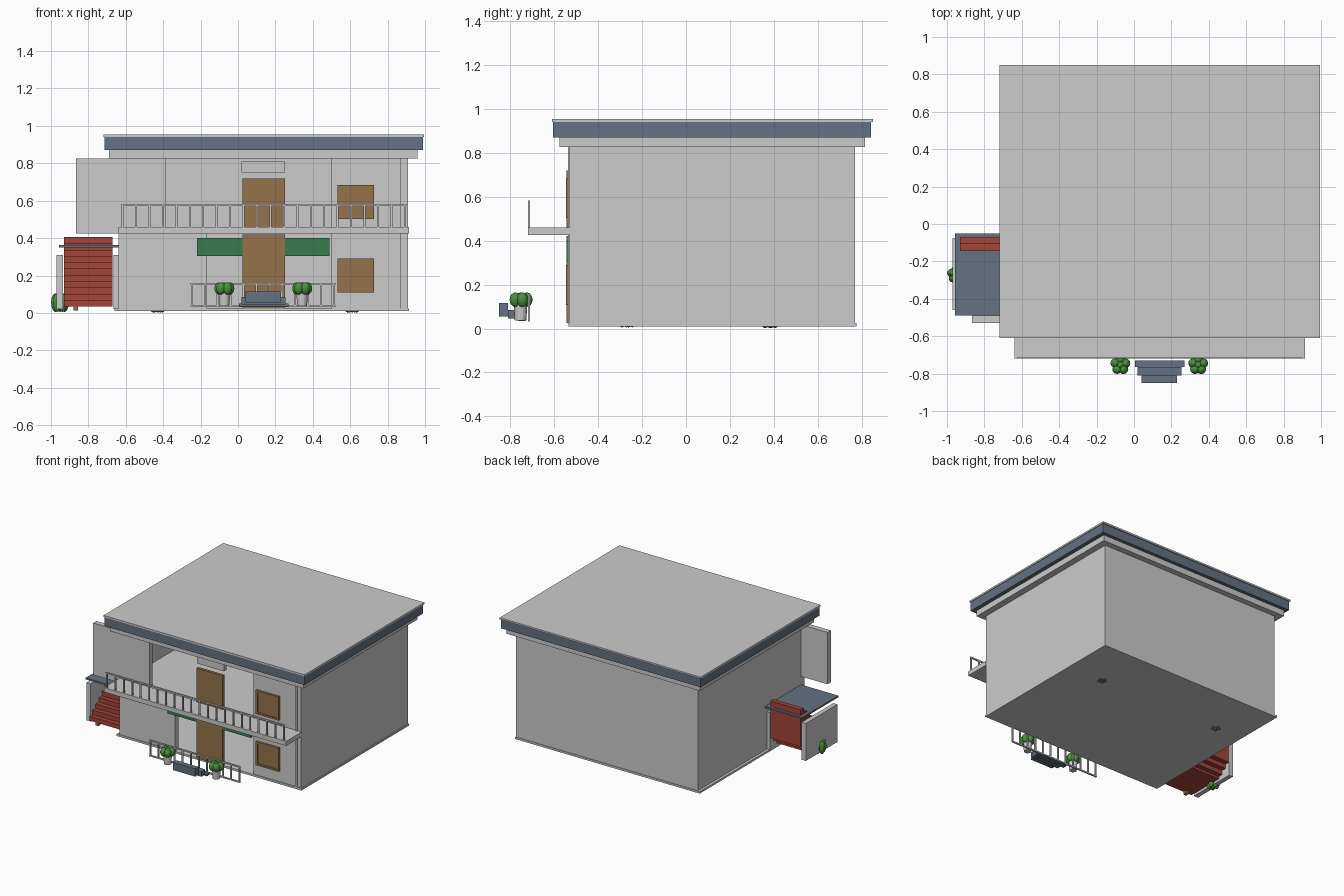
import bpy, math

if "Cube" in bpy.data.objects:
    bpy.data.objects.remove(bpy.data.objects["Cube"])

def mat(name, rgb):
    m = bpy.data.materials.new(name)
    m.diffuse_color = (*rgb, 1)
    m.use_nodes = True
    m.node_tree.nodes["Principled BSDF"].inputs["Base Color"].default_value = m.diffuse_color
    return m

BROWN = mat("wood", (0.30, 0.17, 0.07))
RED = mat("red_stairs", (0.36, 0.06, 0.04))
GREEN = mat("green_awning", (0.04, 0.20, 0.08))
LEAF = mat("leaf", (0.07, 0.28, 0.05))
SLATE = mat("slate", (0.13, 0.17, 0.22))

def box(name, x, y, z, m=None):
    """Box given by (min, max) ranges on each axis."""
    bpy.ops.mesh.primitive_cube_add(size=1, location=[(a + b) / 2 for a, b in (x, y, z)])
    o = bpy.context.object
    o.name = name
    o.scale = [b - a for a, b in (x, y, z)]
    if m:
        o.data.materials.append(m)
    return o

def bush(name, x, y, z, r, rz):
    """Cluster of five small leafy blobs around a centre one."""
    for i in range(6):
        a = i * math.tau / 5 + 0.3
        d = 0 if i == 5 else r * 0.55
        bpy.ops.mesh.primitive_uv_sphere_add(segments=12, ring_count=8, radius=1,
            location=(x + d * math.cos(a), y + d * math.sin(a), z))
        o = bpy.context.object
        o.name = f"{name}_leaves_{i}"
        o.scale = (r * 0.5, r * 0.5, rz)
        o.data.materials.append(LEAF)

def railing(name, x0, x1, y, z0, z1, n, bottom=False):
    t = 0.005
    box(name + "_top_rail", (x0, x1), (y - t, y + t), (z1 - 0.01, z1))
    if bottom:
        box(name + "_bottom_rail", (x0, x1), (y - t, y + t), (z0, z0 + 0.01))
    for i in range(n):
        x = x0 + 0.008 + (x1 - x0 - 0.016) * i / (n - 1)
        box(f"{name}_baluster_{i}", (x - t, x + t), (y - t, y + t), (z0, z1 - 0.01))

# Hollow house shell
box("base_plate", (-0.66, 0.915), (-0.535, 0.775), (0.01, 0.025))
box("back_wall", (-0.64, 0.91), (0.73, 0.77), (0.025, 0.825))
box("left_wall", (-0.64, -0.60), (-0.49, 0.73), (0.025, 0.825))
box("right_wall", (0.87, 0.91), (-0.53, 0.73), (0.025, 0.825))
box("upper_floor", (-0.60, 0.87), (-0.53, 0.73), (0.425, 0.455))
box("front_wall_lower_left", (-0.64, -0.165), (-0.53, -0.49), (0.025, 0.425))
box("front_wall_upper_left", (-0.865, -0.385), (-0.53, -0.49), (0.425, 0.825))
box("front_wall_lower_right", (0.50, 0.87), (-0.528, -0.49), (0.025, 0.425))
box("front_wall_upper_right", (0.50, 0.87), (-0.528, -0.49), (0.455, 0.825))
box("downspout", (0.865, 0.88), (-0.538, -0.525), (0.025, 0.825))

# Roof layers
box("cornice", (-0.69, 0.96), (-0.575, 0.815), (0.825, 0.87))
box("fascia", (-0.715, 0.99), (-0.605, 0.842), (0.87, 0.94), SLATE)
box("roof_cap", (-0.72, 0.995), (-0.61, 0.85), (0.94, 0.953))

# Doors and windows
for n, z0, z1 in (("lower", 0.025, 0.42), ("upper", 0.455, 0.72)):
    box(n + "_door", (0.025, 0.25), (-0.543, -0.52), (z0, z1), BROWN)
for n, z0 in (("lower", 0.108), ("upper", 0.503)):
    z1 = z0 + 0.182
    box(n + "_window_panel", (0.535, 0.725), (-0.538, -0.52), (z0, z1), BROWN)
    for k, x in enumerate((0.532, 0.713)):
        box(f"{n}_window_side_{k}", (x, x + 0.014), (-0.545, -0.525), (z0, z1), BROWN)
    for k, z in enumerate((z0, z1 - 0.014)):
        box(f"{n}_window_edge_{k}", (0.532, 0.727), (-0.545, -0.525), (z, z + 0.014), BROWN)
box("upper_door_light_box", (0.02, 0.25), (-0.53, -0.50), (0.75, 0.81))
box("green_awning", (-0.22, 0.49), (-0.543, -0.525), (0.305, 0.40), GREEN)

# Balcony and fences
box("balcony_slab", (-0.64, 0.915), (-0.72, -0.53), (0.425, 0.46))
railing("balcony", -0.625, 0.90, -0.715, 0.46, 0.582, 22)
railing("porch_fence", -0.255, 0.52, -0.715, 0.033, 0.16, 12, True)

# Entry steps
for i, (x, y, z) in enumerate((((0.04, 0.23), (-0.85, -0.81), (0.055, 0.115)),
                               ((0.02, 0.255), (-0.81, -0.765), (0.045, 0.085)),
                               ((0.005, 0.27), (-0.765, -0.73), (0.035, 0.05)))):
    box(f"entry_step_{i}", x, y, z, SLATE)

# Side staircase with walls and canopy
N = 11
rise, run = 0.37 / N, 0.41 / N
for i in range(N):
    top = 0.035 + rise * (i + 1)
    y = -0.48 + run * i
    box(f"side_stair_{i}", (-0.93, -0.67), (y, y + run), (max(0.035, top - 0.285), top), RED)
box("stair_outer_wall", (-0.97, -0.935), (-0.46, -0.075), (0.02, 0.31))
box("stair_inner_wall", (-0.665, -0.64), (-0.46, -0.075), (0.02, 0.31))
box("stair_canopy", (-0.957, -0.64), (-0.49, -0.05), (0.35, 0.362), SLATE)
box("stair_foot", (-0.88, -0.855), (-0.48, -0.455), (0.012, 0.036), BROWN)

# Planters and bushes
for n, x in (("left", -0.073), ("right", 0.343)):
    bpy.ops.mesh.primitive_cone_add(vertices=16, radius1=0.026, radius2=0.031, depth=0.07,
                                    location=(x, -0.753, 0.072))
    bpy.context.object.name = n + "_pot"
    bush(n + "_planter", x, -0.753, 0.131, 0.052, 0.033)
bush("side_bush", -0.952, -0.27, 0.055, 0.046, 0.05)
for n, x in (("left", -0.43), ("right", 0.61)):
    bush(n + "_indoor_bush", x, 0.38, 0.052, 0.046, 0.05)
